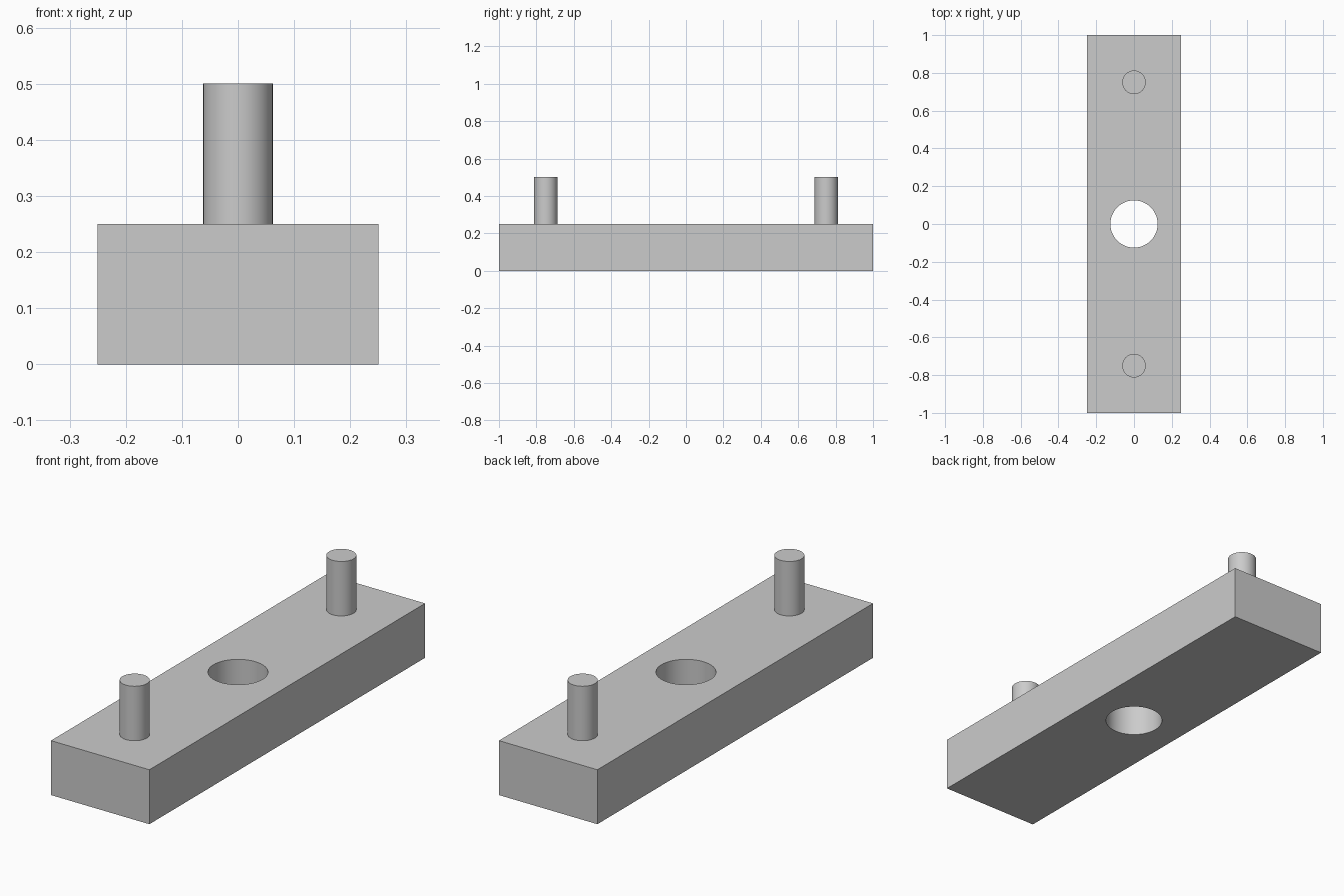
import bpy
import math

cube = bpy.data.objects.get("Cube")
if cube:
    bpy.data.objects.remove(cube, do_unlink=True)

LENGTH, WIDTH, THICK = 2.0, 0.5, 0.25
PIN_RADIUS, PIN_TOP, PIN_Y = 0.0625, 0.5, 0.75
HOLE_RADIUS = 0.125

# Single plain grey
grey = bpy.data.materials.new("light_grey")
grey.use_nodes = True
colour = (0.6, 0.6, 0.6, 1)
grey.diffuse_color = colour
grey.node_tree.nodes["Principled BSDF"].inputs["Base Color"].default_value = colour


def cylinder(name, radius, bottom, top, y=0, sides=32):
    bpy.ops.mesh.primitive_cylinder_add(
        vertices=sides, radius=radius, depth=top - bottom,
        location=(0, y, (bottom + top) / 2))
    obj = bpy.context.object
    obj.name = name
    obj.data.materials.append(grey)
    return obj


def smooth(obj):
    bpy.ops.object.select_all(action="DESELECT")
    obj.select_set(True)
    bpy.context.view_layer.objects.active = obj
    bpy.ops.object.shade_smooth_by_angle(angle=math.radians(30))


# Base plate
bpy.ops.mesh.primitive_cube_add(size=1, location=(0, 0, THICK / 2))
plate = bpy.context.object
plate.name = "base_plate"
plate.scale = (WIDTH, LENGTH, THICK)
bpy.ops.object.transform_apply(location=False, rotation=False, scale=True)
plate.data.materials.append(grey)

# Round hole through the middle of the plate
cutter = cylinder("hole_cutter", HOLE_RADIUS, -THICK, 2 * THICK, sides=48)
cut = plate.modifiers.new("centre_hole", "BOOLEAN")
cut.operation = "DIFFERENCE"
cut.solver = "EXACT"
cut.object = cutter
bpy.context.view_layer.objects.active = plate
bpy.ops.object.modifier_apply(modifier=cut.name)
bpy.data.objects.remove(cutter, do_unlink=True)
smooth(plate)

# Upright pins at each end
for name, side in (("front_pin", -1), ("back_pin", 1)):
    smooth(cylinder(name, PIN_RADIUS, THICK, PIN_TOP, side * PIN_Y))
